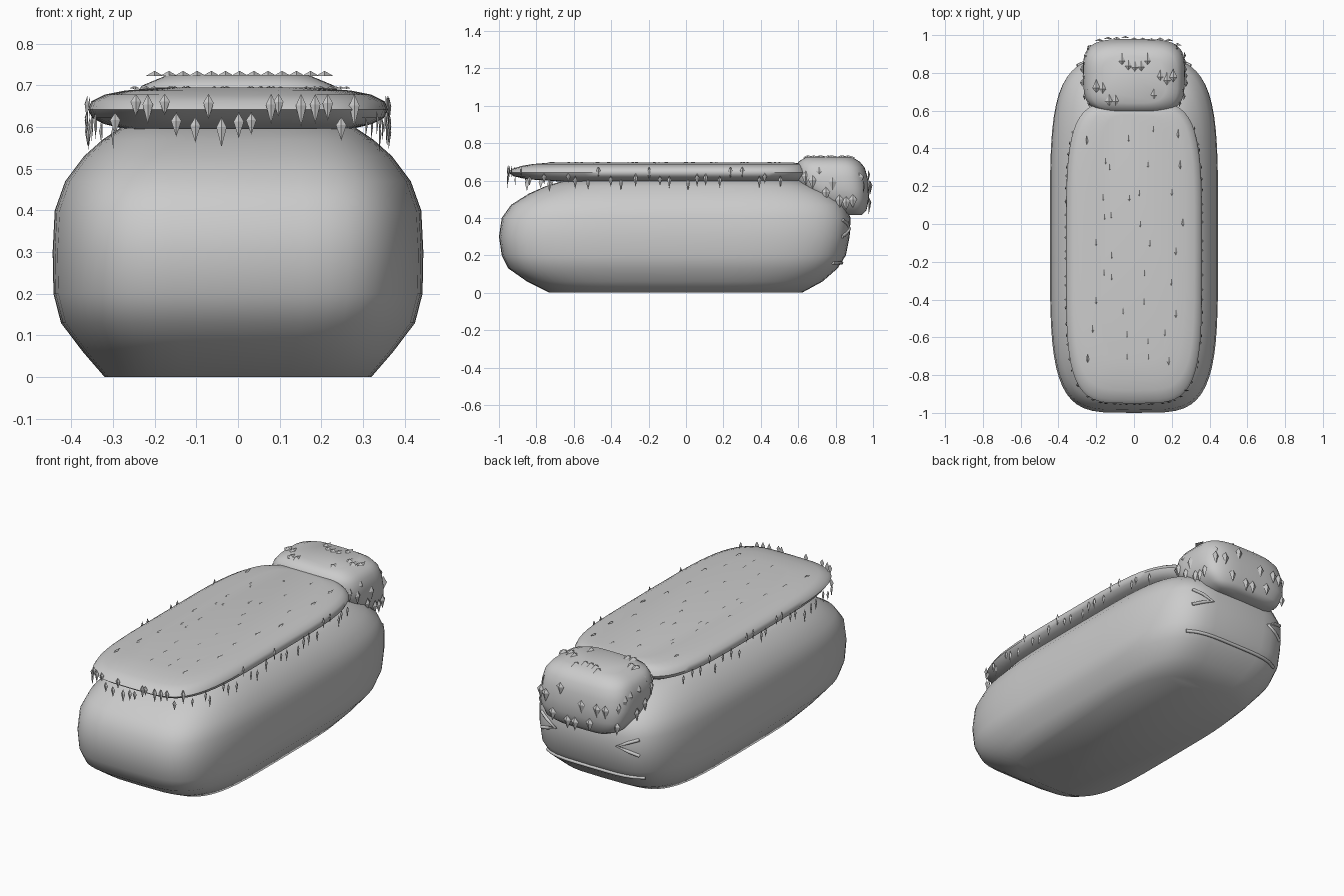
import bpy, bmesh, math, random
from mathutils import Vector

if "Cube" in bpy.data.objects:
    bpy.data.objects.remove(bpy.data.objects["Cube"])

random.seed(4)
N = 4.3  # squareness of the rounded-rectangle plan


def sgn_pow(v, e):
    return math.copysign(abs(v) ** e, v)


def finish(bm, name, smooth=True):
    bmesh.ops.recalc_face_normals(bm, faces=bm.faces)
    me = bpy.data.meshes.new(name)
    bm.to_mesh(me)
    bm.free()
    ob = bpy.data.objects.new(name, me)
    bpy.context.collection.objects.link(ob)
    if smooth:
        bpy.ops.object.select_all(action='DESELECT')
        bpy.context.view_layer.objects.active = ob
        ob.select_set(True)
        bpy.ops.object.shade_smooth_by_angle(angle=math.radians(50))
    return ob


def loft(name, rings, n=N, seg=56):
    """Stack of rounded rectangles; each ring is (z, half width, y min, y max)."""
    bm = bmesh.new()
    prev = None
    for z, hx, y0, y1 in rings:
        cy, hy = (y0 + y1) / 2, (y1 - y0) / 2
        ring = []
        for i in range(seg):
            a = math.tau * i / seg
            ring.append(bm.verts.new((hx * sgn_pow(math.cos(a), 2 / n),
                                      cy + hy * sgn_pow(math.sin(a), 2 / n), z)))
        if prev:
            for i in range(seg):
                j = (i + 1) % seg
                bm.faces.new((prev[i], prev[j], ring[j], ring[i]))
        else:
            bm.faces.new(ring)
        prev = ring
    bm.faces.new(prev)
    return finish(bm, name)


def ring_at(rings, z):
    z = min(max(z, rings[0][0]), rings[-1][0])
    for a, b in zip(rings, rings[1:]):
        if z <= b[0]:
            t = (z - a[0]) / (b[0] - a[0])
            return [p + (q - p) * t for p, q in zip(a, b)]


def side_x(rings, y, z, n=N):
    _, hx, y0, y1 = ring_at(rings, z)
    v = min(abs(y - (y0 + y1) / 2) / ((y1 - y0) / 2), 0.995)
    return hx * (1 - v ** n) ** (1 / n)


def end_y(rings, x, z, end, n=N):
    _, hx, y0, y1 = ring_at(rings, z)
    v = min(abs(x) / hx, 0.995)
    return (y0 + y1) / 2 + end * (y1 - y0) / 2 * (1 - v ** n) ** (1 / n)


def spike(bm, p, along, out, length, width, depth=0.012):
    """Kite-shaped tuft with a raised ridge, tip pointing along."""
    p, d, o = Vector(p), Vector(along).normalized(), Vector(out).normalized()
    s = d.cross(o)
    shoulder = p + d * length * 0.35
    rim = [bm.verts.new(q) for q in (p, shoulder + s * width / 2,
                                     p + d * length, shoulder - s * width / 2)]
    peak = bm.verts.new(shoulder + o * depth)
    bm.faces.new(rim)
    for i in range(4):
        bm.faces.new((rim[i], rim[(i + 1) % 4], peak))


# Loaf-shaped body
body = [(0, .32, -.73, .62), (.06, .372, -.85, .73), (.13, .425, -.95, .81),
        (.2, .443, -.985, .855), (.3, .445, -1, .875), (.4, .44, -.985, .88),
        (.47, .415, -.935, .85), (.53, .37, -.84, .78), (.57, .325, -.75, .70),
        (.6, .28, -.65, .62)]
loft("body", body)

# Thin topping slab
pad = [(.595, .27, -.68, .60), (.607, .32, -.85, .62), (.622, .35, -.92, .64),
       (.642, .36, -.95, .65), (.662, .352, -.93, .64), (.678, .32, -.88, .63),
       (.688, .27, -.82, .62), (.695, .19, -.74, .58)]
loft("back_pad", pad)

# Rounded tuft over the face
tuft = [(.415, .16, .83, .94), (.44, .22, .775, .965), (.5, .26, .69, .978),
        (.56, .27, .61, .98), (.62, .268, .585, .97), (.67, .255, .59, .955),
        (.70, .23, .60, .93), (.725, .17, .64, .89)]
loft("head_tuft", tuft, n=3.6)

# Small spikes round the rim of the slab and lying on top
bm = bmesh.new()
for s in (-1, 1):
    for i in range(22):
        y = -.84 + i * .064 + random.uniform(-.02, .02)
        z = random.choice((.61, .625, .64, .675))
        spike(bm, (s * (side_x(pad, y, .642) + .002), y, z), (0, 0, -1), (s, 0, 0),
              random.uniform(.05, .075), .022, .006)
for i in range(17):
    x = -.29 + i * .036 + random.uniform(-.01, .01)
    z = random.choice((.625, .635, .68))
    spike(bm, (x, end_y(pad, x, .642, -1) - .002, z), (0, 0, -1), (0, -1, 0),
          random.uniform(.05, .085), .025, .006)
for i in range(9):
    for x in (-.2, -.07, .07, .22):
        spike(bm, (x + random.uniform(-.06, .06), -.76 + i * .15 + random.uniform(-.04, .04), .692),
              (0, 1, .08), (0, 0, 1), .05, .018, .005)
finish(bm, "pad_spikes", False)

# Larger spikes on the head tuft
bm = bmesh.new()
for s in (-1, 1):
    for i in range(9):
        y = .64 + i * .036
        z = random.uniform(.5, .68) if y > .72 else random.uniform(.62, .69)
        spike(bm, (s * (side_x(tuft, y, z, 3.6) + .004), y, z), (0, 0, -1), (s, 0, 0), .075, .045)
for i in range(11):
    x = -.23 + i * .046
    z = random.choice((.49, .51, .6, .66))
    spike(bm, (x, end_y(tuft, x, z - .03, 1, 3.6) + .006, z), (0, 0, -1), (0, 1, 0), .075, .045)
for i in range(13):
    x = -.2 + i * .034
    spike(bm, (x, random.uniform(.62, .85), .723), (0, 1, 0), (0, 0, 1), .07, .042, .012)
finish(bm, "tuft_spikes", False)


# Face strokes following the body's end
def stroke(name, points):
    cu = bpy.data.curves.new(name, 'CURVE')
    cu.dimensions = '3D'
    cu.bevel_depth = .009
    cu.bevel_resolution = 2
    cu.use_fill_caps = True
    sp = cu.splines.new('POLY')
    sp.points.add(len(points) - 1)
    for q, (x, z) in zip(sp.points, points):
        q.co = (x, end_y(body, x, z, 1) + .003, z, 1)
    ob = bpy.data.objects.new(name, cu)
    bpy.context.collection.objects.link(ob)


for s, side in ((-1, "left"), (1, "right")):
    stroke("eye_" + side, [(s * .30, .39), (s * .25, .37), (s * .19, .34), (s * .25, .32), (s * .30, .30)])
stroke("mouth", [(x * .05, .16) for x in range(-6, 7)])
